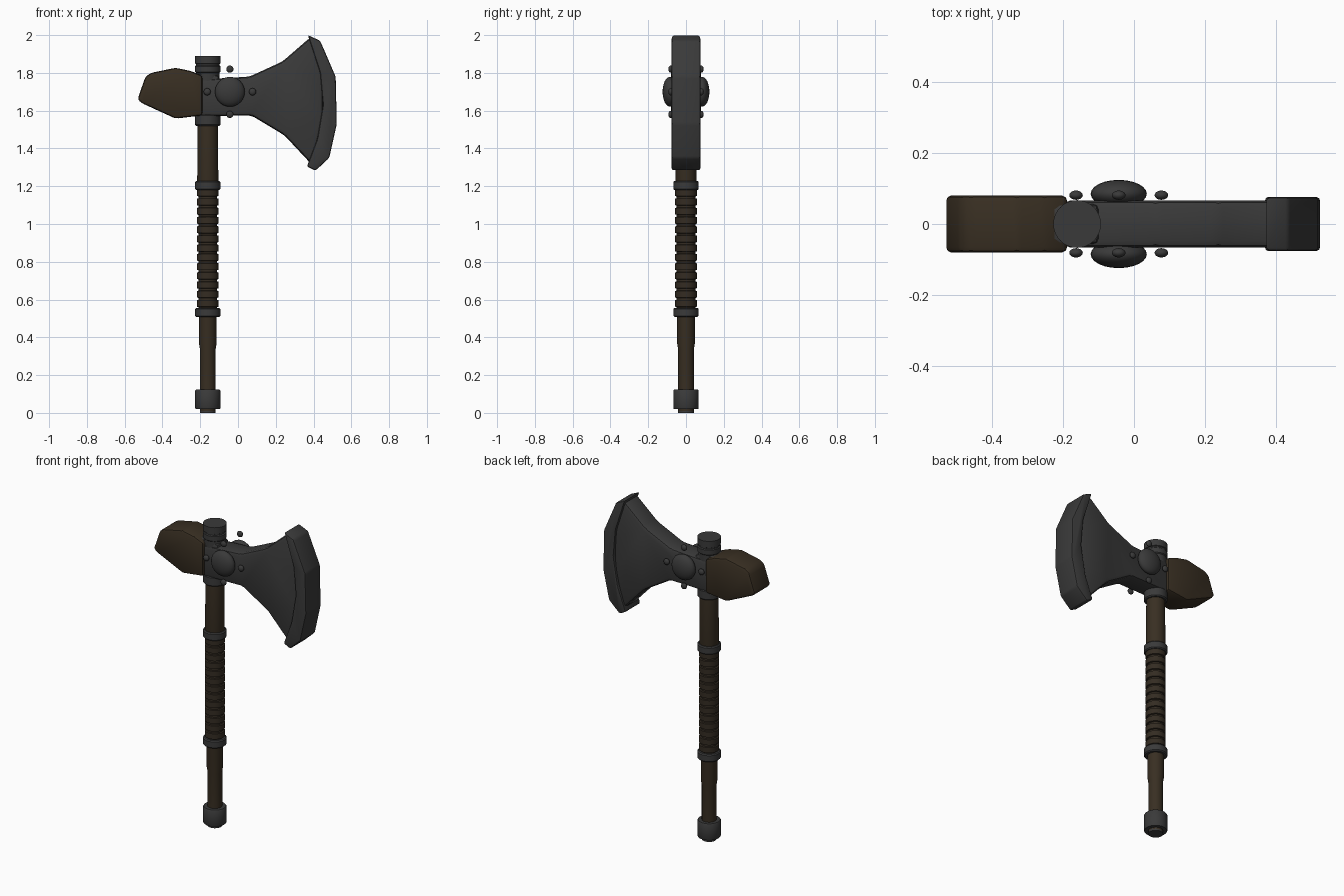
import bpy
import bmesh
import math
from mathutils import Matrix

cube = bpy.data.objects.get("Cube")
if cube:
    bpy.data.objects.remove(cube, do_unlink=True)


def material(name, rgb):
    m = bpy.data.materials.new(name)
    m.use_nodes = True
    m.diffuse_color = (*rgb, 1)
    bsdf = m.node_tree.nodes["Principled BSDF"]
    bsdf.inputs["Base Color"].default_value = (*rgb, 1)
    bsdf.inputs["Roughness"].default_value = 0.7
    return m


METAL = material("dark iron", (0.042, 0.042, 0.042))
WOOD = material("dark wood", (0.040, 0.028, 0.016))
LEATHER = material("leather wrap", (0.034, 0.025, 0.016))
SHAFT_X = -0.16


def finish(name, bm, mat, angle=35):
    bmesh.ops.recalc_face_normals(bm, faces=bm.faces[:])
    mesh = bpy.data.meshes.new(name)
    bm.to_mesh(mesh)
    bm.free()
    mesh.materials.append(mat)
    ob = bpy.data.objects.new(name, mesh)
    bpy.context.collection.objects.link(ob)
    bpy.ops.object.select_all(action="DESELECT")
    ob.select_set(True)
    bpy.context.view_layer.objects.active = ob
    bpy.ops.object.shade_smooth_by_angle(angle=math.radians(angle))
    return ob


def turned(name, profile, mat, sides=32):
    """Closed solid of revolution about the shaft; profile lists (radius, z)."""
    bm = bmesh.new()
    rings = []
    for r, z in profile:
        rings.append([bm.verts.new((SHAFT_X + r * math.cos(math.tau * i / sides),
                                    r * math.sin(math.tau * i / sides), z))
                      for i in range(sides)])
    for a, b in zip(rings, rings[1:]):
        for i in range(sides):
            j = (i + 1) % sides
            bm.faces.new((a[i], a[j], b[j], b[i]))
    bm.faces.new(rings[0])
    bm.faces.new(rings[-1])
    return finish(name, bm, mat)


def slab(name, outline, half, bevel, mat, segments=2):
    """Outline in x, z, thickened along y and rounded on its edges."""
    bm = bmesh.new()
    face = bm.faces.new([bm.verts.new((x, -half, z)) for x, z in outline])
    out = bmesh.ops.extrude_face_region(bm, geom=[face])
    moved = [v for v in out["geom"] if isinstance(v, bmesh.types.BMVert)]
    bmesh.ops.translate(bm, verts=moved, vec=(0, 2 * half, 0))
    bmesh.ops.bevel(bm, geom=bm.edges[:], offset=bevel, segments=segments,
                    profile=0.5, affect="EDGES", clamp_overlap=True)
    return finish(name, bm, mat)


def collar(name, bottom, top, radius=0.067):
    c = 0.006
    turned(name, [(radius - c, bottom), (radius, bottom + c),
                  (radius, top - c), (radius - c, top)], METAL)


def stud(name, x, y, z, radius, depth):
    bm = bmesh.new()
    bmesh.ops.create_uvsphere(bm, u_segments=24, v_segments=12, radius=1,
                              matrix=Matrix.Translation((x, y, z))
                              @ Matrix.Diagonal((radius, depth, radius, 1)))
    finish(name, bm, METAL, 60)


# Shaft, pommel and collars
turned("shaft", [(0.042, 0.01), (0.042, 0.34), (0.047, 0.37), (0.049, 1.2),
                 (0.056, 1.23), (0.053, 1.53), (0.053, 1.8)], WOOD)
turned("pommel", [(0.042, 0), (0.042, 0.02), (0.064, 0.02), (0.067, 0.026),
                  (0.067, 0.117), (0.063, 0.123)], METAL)
collar("lower_grip_collar", 0.508, 0.556)
collar("upper_grip_collar", 1.18, 1.228)
collar("head_lower_collar", 1.52, 1.58)
turned("head_top_cap", [(0.062, 1.57), (0.062, 1.8), (0.067, 1.805), (0.067, 1.835),
                        (0.062, 1.84), (0.062, 1.847), (0.067, 1.85),
                        (0.067, 1.89)], METAL)

# Wrapped grip: one turned profile with a ridge for each winding
WINDINGS = 13
pitch = (1.185 - 0.55) / WINDINGS
grip = []
for k in range(WINDINGS):
    z = 0.55 + k * pitch
    grip += [(0.049, z), (0.049, z + 0.2 * pitch), (0.057, z + 0.25 * pitch),
             (0.057, z + 0.95 * pitch)]
turned("grip_wrap", grip, LEATHER)

# Axe head, cutting edge and rear counterweight
slab("head_body", [(-0.2, 1.765), (0.06, 1.78), (0.235, 1.86), (0.385, 1.99),
                   (0.45, 1.77), (0.45, 1.55), (0.39, 1.315), (0.245, 1.47),
                   (0.07, 1.575), (-0.2, 1.57)], 0.066, 0.02, METAL)
slab("cutting_edge", [(0.37, 2.0), (0.435, 1.97), (0.517, 1.78), (0.523, 1.53),
                      (0.483, 1.35), (0.41, 1.282), (0.365, 1.305), (0.42, 1.45),
                      (0.45, 1.63), (0.435, 1.8)], 0.076, 0.01, METAL)
slab("head_socket", [(-0.245, 1.802), (-0.1, 1.785), (-0.1, 1.58), (-0.245, 1.58)],
     0.056, 0.015, METAL)
slab("counterweight", [(-0.532, 1.66), (-0.49, 1.78), (-0.46, 1.80), (-0.33, 1.827),
                       (-0.25, 1.81), (-0.188, 1.785), (-0.188, 1.575),
                       (-0.33, 1.558), (-0.51, 1.64)], 0.08, 0.022, WOOD)

# Bosses and rivets on both cheeks
BOSS_X, BOSS_Z = -0.043, 1.70
for side, sign in (("front", -1), ("back", 1)):
    stud(side + "_boss", BOSS_X, sign * 0.085, BOSS_Z, 0.079, 0.039)
    for k in range(4):
        a = k * math.pi / 2
        stud(f"{side}_rivet_{k + 1}", BOSS_X + 0.12 * math.cos(a), sign * 0.081,
             BOSS_Z + 0.12 * math.sin(a), 0.019, 0.013)
